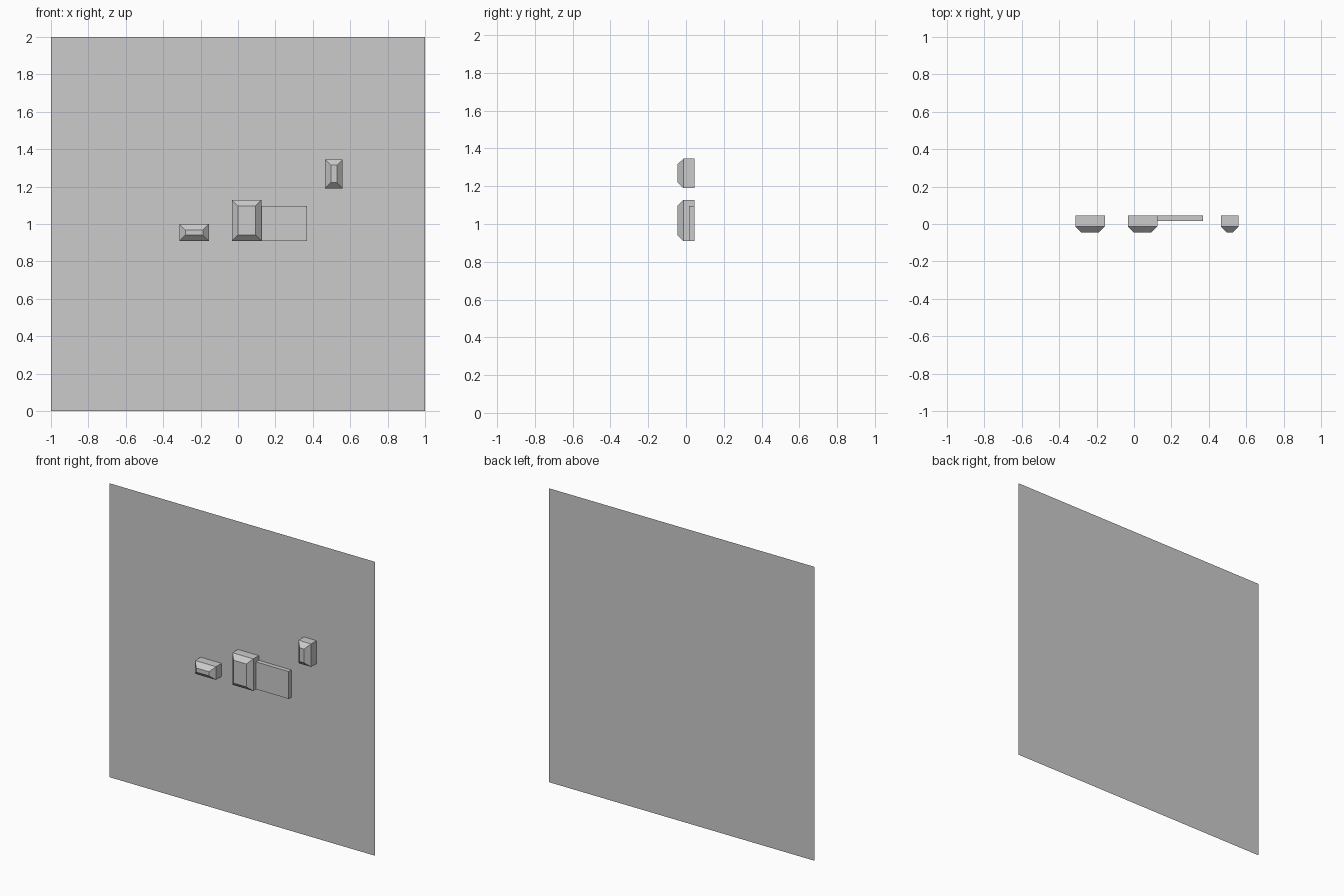
import bpy, bmesh

if "Cube" in bpy.data.objects:
    bpy.data.objects.remove(bpy.data.objects["Cube"])

BACK = 0.045  # y of the wall surface


def add_object(name, verts, faces):
    mesh = bpy.data.meshes.new(name)
    bm = bmesh.new()
    vs = [bm.verts.new(v) for v in verts]
    for f in faces:
        bm.faces.new([vs[i] for i in f])
    bm.to_mesh(mesh)
    bm.free()
    ob = bpy.data.objects.new(name, mesh)
    bpy.context.collection.objects.link(ob)
    return ob


def ring(x0, x1, z0, z1, y, inset=0.0):
    x0, x1, z0, z1 = x0 + inset, x1 - inset, z0 + inset, z1 - inset
    return [(x0, y, z0), (x1, y, z0), (x1, y, z1), (x0, y, z1)]


def wall_block(name, rect, levels):
    """Open-backed block: (y, inset) rings from the wall outward, capped in front."""
    verts = [v for y, inset in levels for v in ring(*rect, y, inset)]
    faces = []
    for k in range(len(levels) - 1):
        a, b = 4 * k, 4 * k + 4
        for i in range(4):
            j = (i + 1) % 4
            faces.append((a + i, a + j, b + j, b + i))
    last = 4 * (len(levels) - 1)
    faces.append(tuple(range(last, last + 4)))
    return add_object(name, verts, faces)


# Wall panel
add_object("wall_panel", ring(-1, 1, 0, 2, BACK), [(0, 1, 2, 3)])

# Blocks with chamfered fronts
chamfered = [(BACK, 0), (-0.014, 0), (-0.045, 0.031)]
wall_block("left_block", (-0.313, -0.156, 0.91, 1.0), chamfered)
wall_block("centre_block", (-0.032, 0.125, 0.91, 1.128), chamfered)
wall_block("upper_right_block", (0.465, 0.56, 1.19, 1.346), chamfered)

# Thin plate beside the centre block
wall_block("thin_plate", (0.125, 0.37, 0.91, 1.096), [(BACK, 0), (0.016, 0)])
